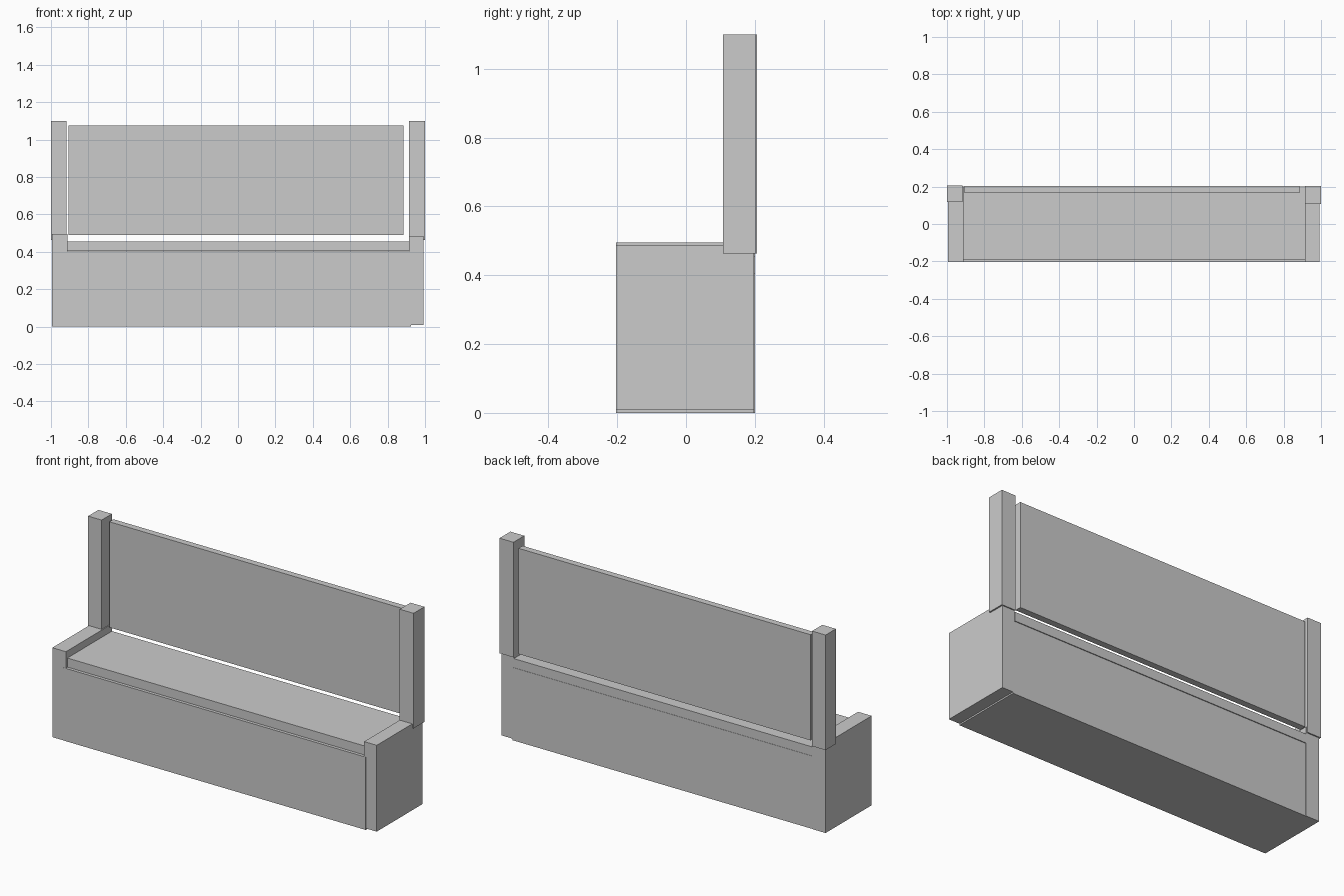
import bpy


def box(name, x0, x1, y0, y1, z0, z1):
    """Axis-aligned box from its limits."""
    bpy.ops.mesh.primitive_cube_add(
        size=1, location=((x0 + x1) / 2, (y0 + y1) / 2, (z0 + z1) / 2))
    ob = bpy.context.object
    ob.name = name
    ob.scale = (x1 - x0, y1 - y0, z1 - z0)
    bpy.ops.object.transform_apply(location=False, rotation=False, scale=True)
    return ob


# Closed base between the ends
box("base", -0.93, 0.925, -0.204, 0.198, 0.0, 0.403)

# Seat board
box("seat", -0.915, 0.915, -0.19, 0.2, 0.405, 0.455)

# End blocks, slightly uneven as hand placed
box("left_end", -0.995, -0.912, -0.203, 0.2, 0.0, 0.495)
box("right_end", 0.915, 0.992, -0.203, 0.197, 0.008, 0.486)

# Back posts
box("left_post", -1.0, -0.917, 0.117, 0.207, 0.463, 1.1)
box("right_post", 0.915, 1.0, 0.108, 0.203, 0.463, 1.1)

# Backrest panel, floating above the seat
box("backrest", -0.905, 0.884, 0.167, 0.203, 0.49, 1.075)
